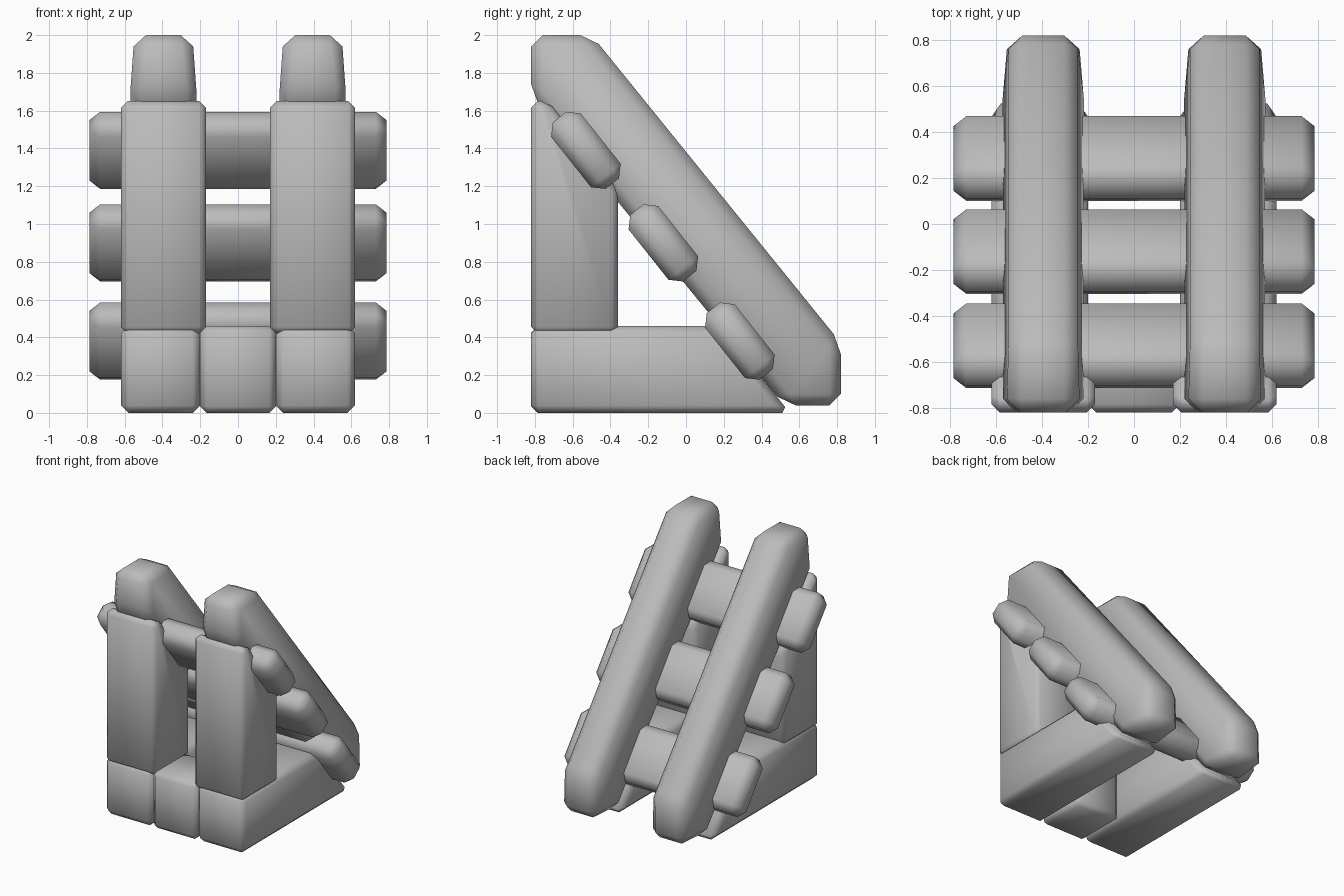
import bpy
import bmesh
import math

cube = bpy.data.objects.get("Cube")
if cube:
    bpy.data.objects.remove(cube, do_unlink=True)

grey = bpy.data.materials.new("plain grey")
grey.use_nodes = True
grey.diffuse_color = (0.5, 0.5, 0.5, 1)
grey.node_tree.nodes["Principled BSDF"].inputs["Base Color"].default_value = (0.5, 0.5, 0.5, 1)


def prism(name, profile, x, half, bevel, taper=()):
    """Side profile (y, z) extruded across x; taper narrows the listed corners."""
    bm = bmesh.new()
    rings = []
    for side in (-1, 1):
        rings.append([bm.verts.new((x + side * half * (0.82 if i in taper else 1), y, z))
                      for i, (y, z) in enumerate(profile)])
    bm.faces.new(rings[0])
    bm.faces.new(rings[1])
    n = len(profile)
    for i in range(n):
        j = (i + 1) % n
        bm.faces.new((rings[0][i], rings[0][j], rings[1][j], rings[1][i]))
    bmesh.ops.recalc_face_normals(bm, faces=bm.faces)
    mesh = bpy.data.meshes.new(name)
    bm.to_mesh(mesh)
    bm.free()
    mesh.materials.append(grey)
    obj = bpy.data.objects.new(name, mesh)
    bpy.context.collection.objects.link(obj)
    mod = obj.modifiers.new("soft edges", 'BEVEL')
    mod.width = bevel
    mod.segments = 1
    mod.limit_method = 'NONE'
    bpy.ops.object.select_all(action='DESELECT')
    obj.select_set(True)
    bpy.context.view_layer.objects.active = obj
    bpy.ops.object.modifier_apply(modifier=mod.name)
    bpy.ops.object.shade_smooth_by_angle(angle=math.radians(60))
    return obj


# Base rails, posts and sloping beams on both sides
rail = [(-0.82, 0), (0.55, 0), (0.18, 0.46), (-0.82, 0.46)]
post = [(-0.82, 0.42), (-0.36, 0.42), (-0.36, 1.18), (-0.73, 1.65), (-0.82, 1.65)]
beam = [(-0.82, 1.68), (-0.82, 2.0), (-0.5, 2.0), (0.82, 0.37), (0.82, 0.04), (0.52, 0.04)]
for label, s in (("left", 1), ("right", -1)):
    prism(label + "_base_rail", rail, s * 0.41, 0.21, 0.04)
    prism(label + "_post", post, s * 0.395, 0.225, 0.035)
    prism(label + "_beam", beam, s * 0.395, 0.185, 0.06, taper=(1, 2, 3, 4))

# Front block joining the rails
prism("front_block", [(-0.82, 0), (-0.4, 0), (-0.4, 0.46), (-0.82, 0.46)], 0, 0.2, 0.035)

# Cross slats along the slope
slope = math.atan2(1.26, 1)
c, s = math.cos(slope), math.sin(slope)
for name, y, z in (("upper", -0.53, 1.39), ("middle", -0.12, 0.9), ("lower", 0.285, 0.38)):
    corners = [(y + a * c + b * s, z - a * s + b * c)
               for a, b in ((-0.225, -0.1), (0.225, -0.1), (0.225, 0.1), (-0.225, 0.1))]
    prism(name + "_slat", corners, 0, 0.785, 0.055)
